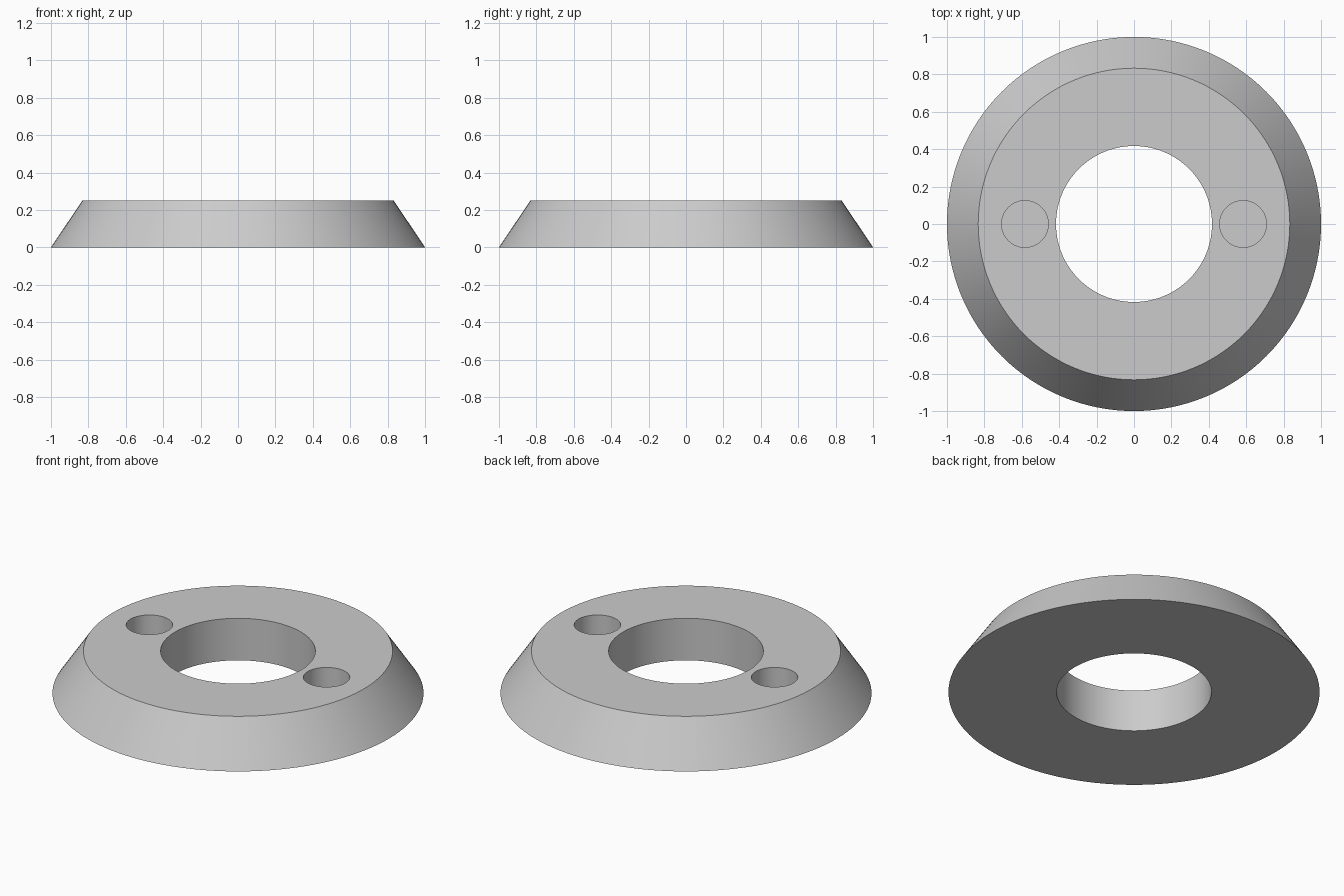
import bpy
import bmesh
import math

cube = bpy.data.objects.get("Cube")
if cube:
    bpy.data.objects.remove(cube, do_unlink=True)

HEIGHT = 0.25
BASE_RADIUS = 1.0
TOP_RADIUS = 0.833
BORE_RADIUS = 0.417
POCKET_RADIUS = 0.125
POCKET_OFFSET = 0.583
POCKET_DEPTH = 0.167
SEGMENTS = 128

grey = bpy.data.materials.new("plain grey")
grey.use_nodes = True
colour = (0.6, 0.6, 0.6, 1)
grey.diffuse_color = colour
grey.node_tree.nodes["Principled BSDF"].inputs["Base Color"].default_value = colour


def add_cone(name, bottom, top, z_low, z_high, x=0, segments=SEGMENTS):
    bpy.ops.mesh.primitive_cone_add(
        vertices=segments, radius1=bottom, radius2=top,
        depth=z_high - z_low, location=(x, 0, (z_low + z_high) / 2))
    part = bpy.context.object
    part.name = name
    part.data.materials.append(grey)
    return part


# Tapered ring body
ring = add_cone("tapered_ring", BASE_RADIUS, TOP_RADIUS, 0, HEIGHT)

# Central through bore and a blind pocket on each side
cutters = [add_cone("bore_cutter", BORE_RADIUS, BORE_RADIUS, -0.1, HEIGHT + 0.1)]
for side, sign in (("left", 1), ("right", -1)):
    cutters.append(add_cone(side + "_pocket_cutter", POCKET_RADIUS, POCKET_RADIUS,
                            HEIGHT - POCKET_DEPTH, HEIGHT + 0.1,
                            sign * POCKET_OFFSET, SEGMENTS // 2))

bpy.ops.object.select_all(action="DESELECT")
ring.select_set(True)
bpy.context.view_layer.objects.active = ring
for cutter in cutters:
    cut = ring.modifiers.new(cutter.name, "BOOLEAN")
    cut.operation = "DIFFERENCE"
    cut.solver = "EXACT"
    cut.object = cutter
    bpy.ops.object.modifier_apply(modifier=cut.name)
for cutter in cutters:
    bpy.data.objects.remove(cutter, do_unlink=True)

# Smooth round walls with crisp rims
bpy.ops.object.shade_smooth_by_angle(angle=math.radians(30))
